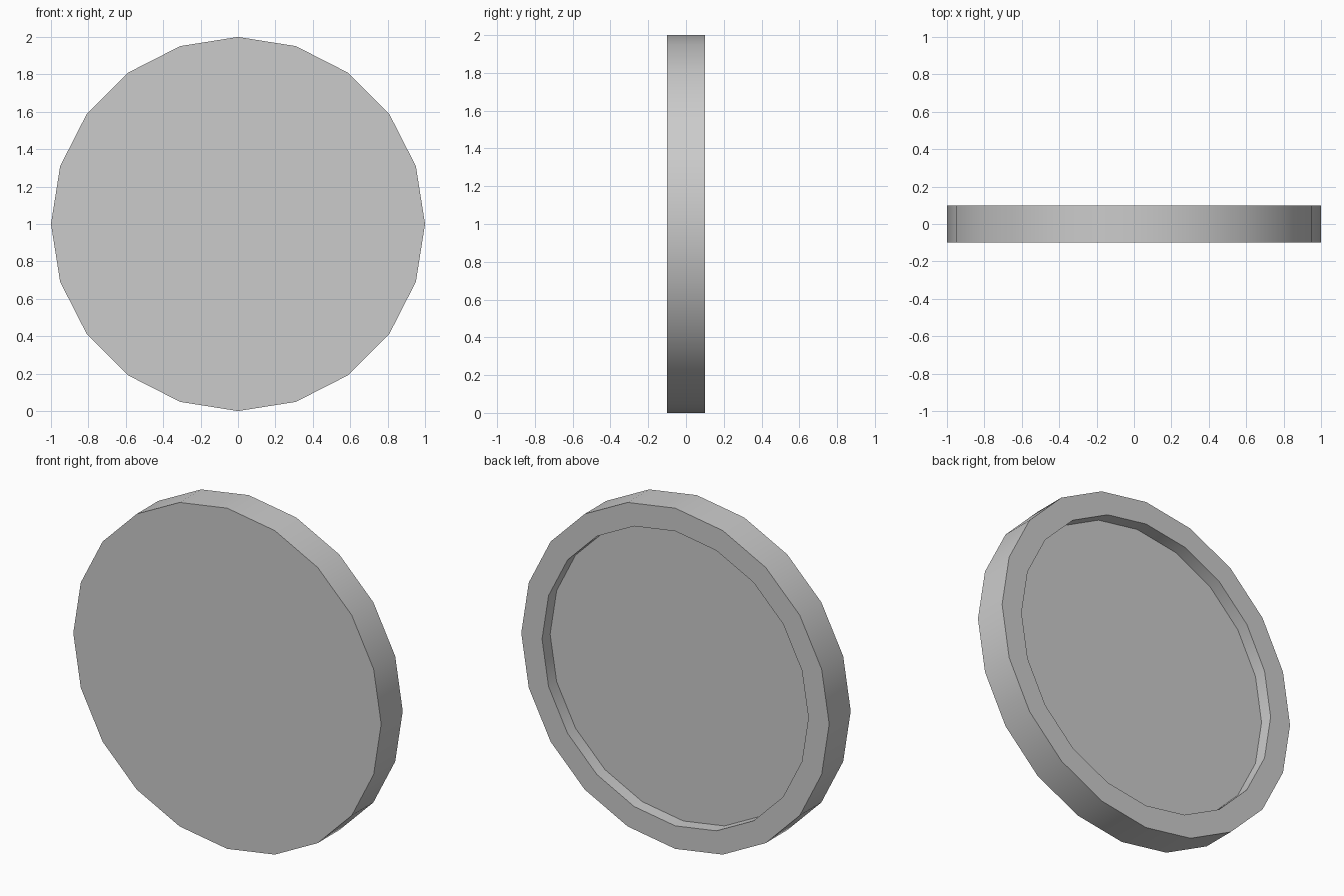
import bpy, bmesh
from math import radians
from mathutils import Vector, Matrix

if "Cube" in bpy.data.objects:
    bpy.data.objects.remove(bpy.data.objects["Cube"])

SIDES, RADIUS, HALF_DEPTH = 20, 1.0, 0.1
RECESS_RADIUS, RECESS_DEPTH = 0.865, 0.075

# Upright disc, flat faces towards -y and +y, a vertex at the top
bm = bmesh.new()
place = Matrix.Translation((0, 0, 1)) @ Matrix.Rotation(radians(90), 4, 'X') @ Matrix.Rotation(radians(90), 4, 'Z')
bmesh.ops.create_cone(bm, cap_ends=True, segments=SIDES, radius1=RADIUS,
                      radius2=RADIUS, depth=2 * HALF_DEPTH, matrix=place)
bm.normal_update()

# Recess in the back: flat rim, then straight walls down to the floor
back = max(bm.faces, key=lambda f: f.normal.y)
bmesh.ops.inset_region(bm, faces=[back], thickness=0.01, use_even_offset=True)
for v in back.verts:
    direction = Vector((v.co.x, 0, v.co.z - 1)).normalized()
    v.co = Vector((0, HALF_DEPTH, 1)) + direction * RECESS_RADIUS
floor = bmesh.ops.extrude_discrete_faces(bm, faces=[back])["faces"][0]
bmesh.ops.translate(bm, verts=floor.verts, vec=(0, -RECESS_DEPTH, 0))
bmesh.ops.recalc_face_normals(bm, faces=bm.faces)

mesh = bpy.data.meshes.new("recessed_disc")
bm.to_mesh(mesh)
bm.free()
disc = bpy.data.objects.new("recessed_disc", mesh)
bpy.context.collection.objects.link(disc)

# Smooth round walls, crisp rims
bpy.context.view_layer.objects.active = disc
disc.select_set(True)
bpy.ops.object.shade_smooth_by_angle(angle=radians(30))
